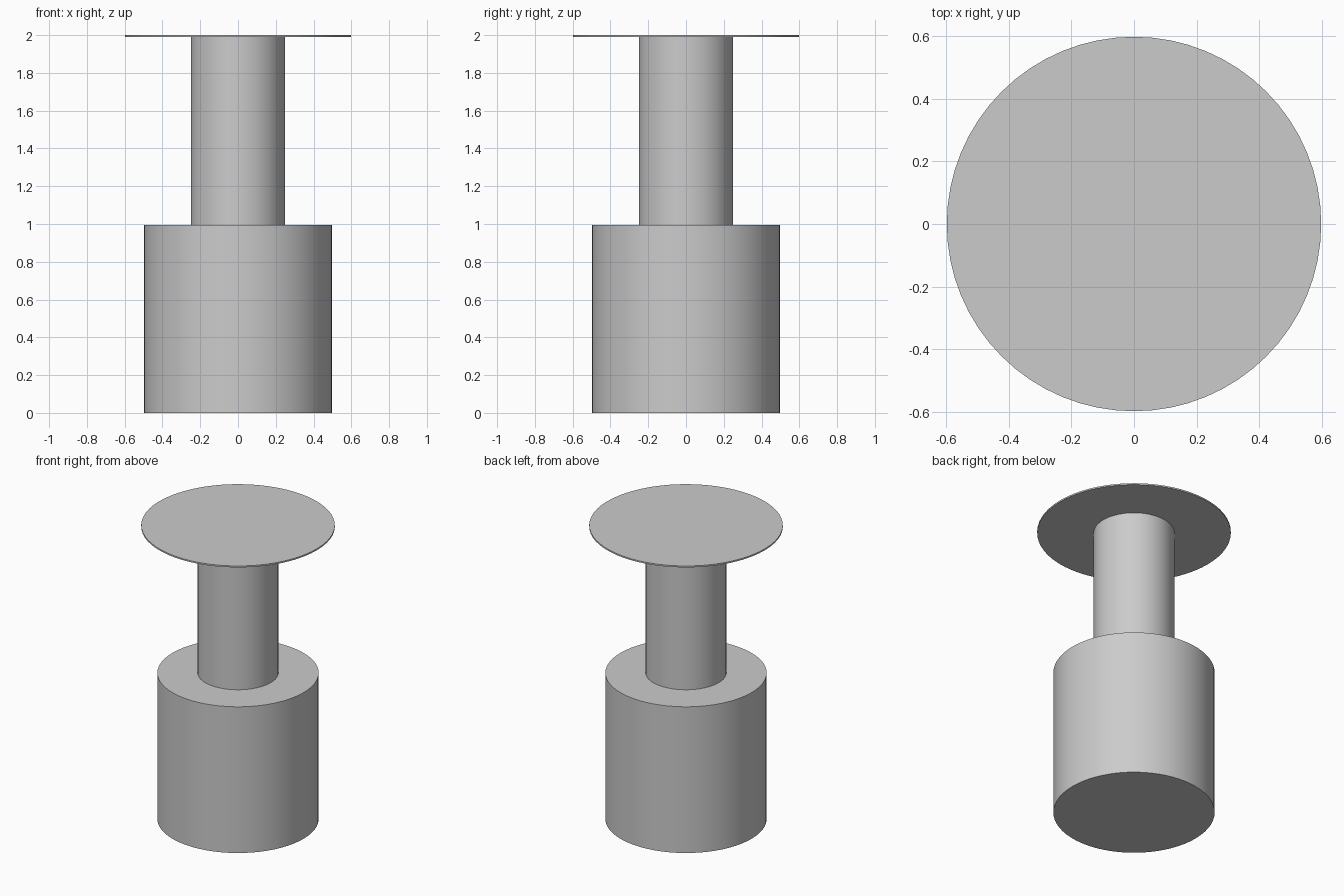
import bpy
import math

# Remove the default cube
cube = bpy.data.objects.get("Cube")
if cube:
    bpy.data.objects.remove(cube, do_unlink=True)

# Single grey material
GREY = (0.6, 0.6, 0.6, 1.0)
grey = bpy.data.materials.new("light_grey")
grey.use_nodes = True
grey.diffuse_color = GREY
for node in grey.node_tree.nodes:
    if node.type == 'BSDF_PRINCIPLED':
        node.inputs["Base Color"].default_value = GREY


def cylinder(name, radius, bottom, top):
    """Upright capped cylinder between two heights."""
    bpy.ops.mesh.primitive_cylinder_add(
        vertices=64, radius=radius, depth=top - bottom,
        location=(0, 0, (bottom + top) / 2))
    obj = bpy.context.object
    obj.name = obj.data.name = name
    obj.data.materials.append(grey)
    bpy.ops.object.shade_smooth_by_angle(angle=math.radians(30))
    return obj


# Wide base, narrow column and thin top plate
cylinder("base", 0.4975, 0, 0.995)
cylinder("column", 0.249, 0.995, 1.99)
cylinder("top_disc", 0.597, 1.99, 2)
